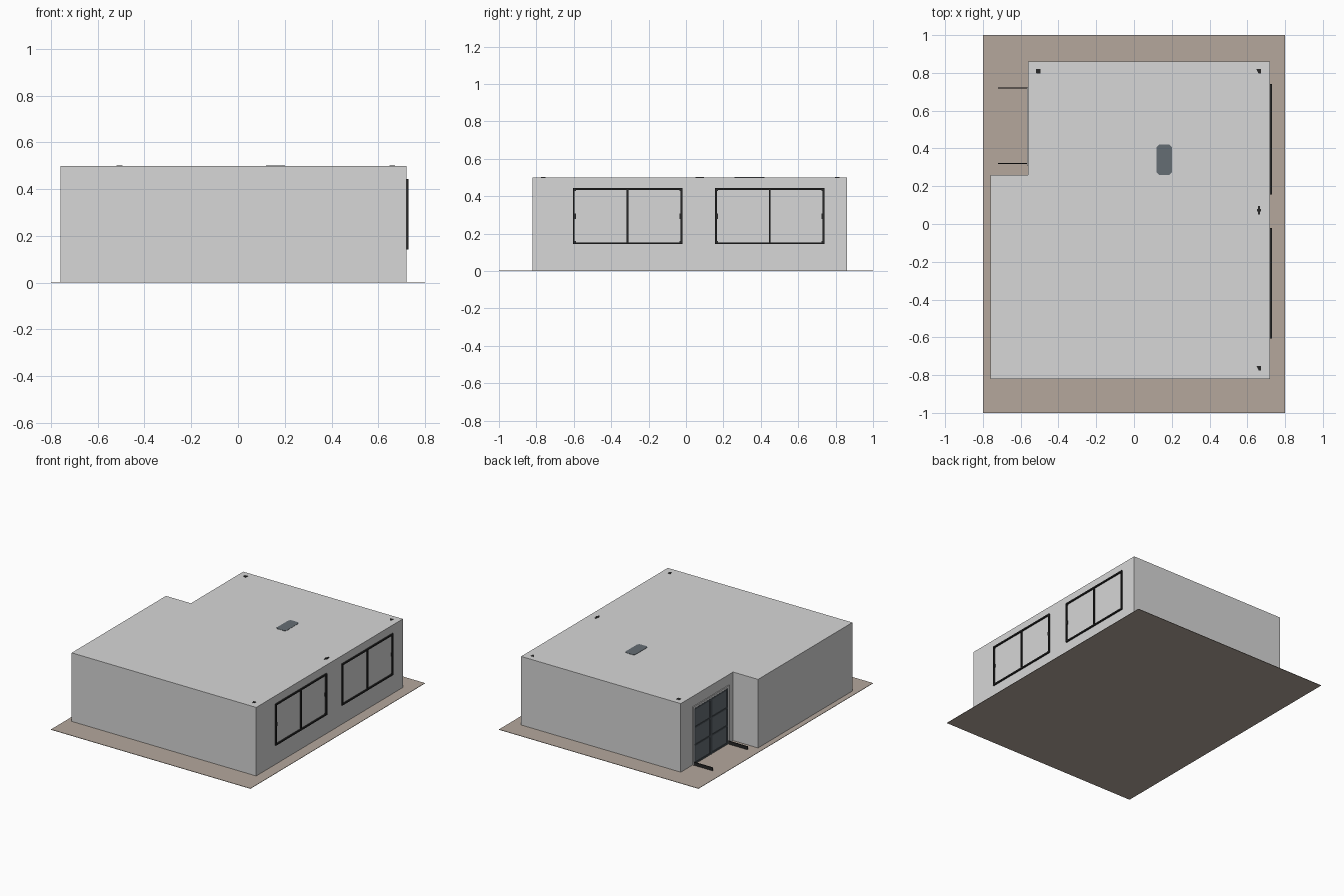
import bpy, bmesh
from mathutils import Matrix, Vector

if "Cube" in bpy.data.objects:
    bpy.data.objects.remove(bpy.data.objects["Cube"])


def mat(name, rgb):
    m = bpy.data.materials.new(name)
    m.diffuse_color = (*rgb, 1)
    m.use_nodes = True
    m.node_tree.nodes["Principled BSDF"].inputs["Base Color"].default_value = m.diffuse_color
    return m


WALL = mat("pale grey", (0.68, 0.68, 0.68))
GROUND = mat("taupe ground", (0.46, 0.39, 0.335))
BLACK = mat("black metal", (0.02, 0.02, 0.02))
SLATE = mat("dark slate", (0.13, 0.155, 0.175))
STEEL = mat("slate trim", (0.07, 0.085, 0.1))

# L-shaped plan of the room and its overall height
PLAN = [(-0.76, -0.82), (0.72, -0.82), (0.72, 0.86),
        (-0.56, 0.86), (-0.56, 0.26), (-0.76, 0.26)]
H = 0.5


def finish(name, bm, material):
    me = bpy.data.meshes.new(name)
    bmesh.ops.recalc_face_normals(bm, faces=bm.faces)
    bm.to_mesh(me)
    bm.free()
    me.materials.append(material)
    ob = bpy.data.objects.new(name, me)
    bpy.context.collection.objects.link(ob)
    return ob


def boxes(name, spans, material):
    """One object made of boxes, each given as (x0, x1, y0, y1, z0, z1)."""
    bm = bmesh.new()
    for x0, x1, y0, y1, z0, z1 in spans:
        mid = Vector((x0 + x1, y0 + y1, z0 + z1)) / 2
        size = Matrix.Diagonal((x1 - x0, y1 - y0, z1 - z0, 1))
        bmesh.ops.create_cube(bm, size=1, matrix=Matrix.Translation(mid) @ size)
    return finish(name, bm, material)


def prism(name, pts, z0, z1, material):
    """A plan outline extruded between two heights."""
    bm = bmesh.new()
    face = bm.faces.new([bm.verts.new((x, y, z0)) for x, y in pts])
    top = bmesh.ops.extrude_face_region(bm, geom=[face])["geom"]
    bmesh.ops.translate(bm, vec=(0, 0, z1 - z0),
                        verts=[v for v in top if isinstance(v, bmesh.types.BMVert)])
    return finish(name, bm, material)


# Ground slab
boxes("ground", [(-0.8, 0.8, -1, 1, 0, 0.003)], GROUND)

# Walls: an open ring around the plan, thickened inward
bm = bmesh.new()
low = [bm.verts.new((x, y, 0.003)) for x, y in PLAN]
high = [bm.verts.new((x, y, H - 0.001)) for x, y in PLAN]
for i in range(len(PLAN)):
    j = (i + 1) % len(PLAN)
    bm.faces.new((low[i], low[j], high[j], high[i]))
walls = finish("walls", bm, WALL)
solid = walls.modifiers.new("thickness", "SOLIDIFY")
solid.thickness = 0.01
solid.offset = -1
solid.use_even_offset = True

# Roof sheet with the ceiling grid bars right below it
prism("roof", PLAN, H - 0.001, H, WALL)
bars = []
for k in range(-9, 9):
    x = 0.04 + 0.08 * k
    top = 0.85 if x > -0.55 else 0.25
    bars.append((x - 0.005, x + 0.005, -0.81, top, H - 0.008, H - 0.001))
for k in range(-16, 5):
    y = 0.5 + 0.08 * k
    left = -0.75 if y < 0.25 else -0.55
    bars.append((left, 0.71, y - 0.005, y + 0.005, H - 0.008, H - 0.001))
boxes("ceiling_grid", bars, WALL)

# Roof hatch with clipped corners
c = 0.012
hatch = [(0.12 + c, 0.26), (0.2 - c, 0.26), (0.2, 0.26 + c), (0.2, 0.42 - c),
         (0.2 - c, 0.42), (0.12 + c, 0.42), (0.12, 0.42 - c), (0.12, 0.26 + c)]
prism("roof_hatch", hatch, H - 0.01, H + 0.002, SLATE)

# Small corner brackets and a sensor on the roof
for i, (x, y, sx, sy) in enumerate([(0.672, 0.82, -1, -1), (-0.495, 0.82, -1, -1),
                                    (0.672, -0.752, -1, -1)]):
    d = 0.024
    tri = [(x, y), (x + sx * d, y), (x + sx * d * 0.5, y + sy * d), (x, y + sy * d)]
    if i == 1:
        tri[2] = (x + sx * d, y + sy * d * 0.9)
    prism(f"roof_bracket_{i + 1}", tri, H - 0.01, H + 0.002, BLACK)
boxes("roof_sensor", [(0.65, 0.672, 0.065, 0.08, H - 0.01, H + 0.002),
                      (0.656, 0.668, 0.05, 0.095, H - 0.01, H + 0.0015)], BLACK)


# Sliding windows on the right wall: outer frame, centre bar, latches, corners
def window(name, y0, y1, z0=0.143, z1=0.443):
    a, b, t = 0.714, 0.73, 0.01
    m, zm = (y0 + y1) / 2, (z0 + z1) / 2
    parts = [(a, b, y0, y1, z0, z0 + t), (a, b, y0, y1, z1 - t, z1),
             (a, b, y0, y0 + t, z0, z1), (a, b, y1 - t, y1, z0, z1),
             (a, b - 0.001, m - t / 2, m + t / 2, z0, z1)]
    for y in (y0 + t, y1 - t):
        parts.append((a, b - 0.002, y - 0.006, y + 0.006, zm - 0.014, zm + 0.014))
        for z in (z0 + t, z1 - t):
            parts.append((a, b - 0.003, y - 0.006, y + 0.006, z - 0.006, z + 0.006))
    boxes(name, parts, BLACK)


window("front_window", -0.605, -0.02)
window("back_window", 0.155, 0.74)

# Double entrance door in the notch
X = -0.56
boxes("door_leaves", [(X - 0.004, X + 0.004, 0.33, 0.518, 0.004, 0.41),
                      (X - 0.004, X + 0.004, 0.522, 0.71, 0.004, 0.41)], SLATE)
trim = [(X - 0.007, X, 0.516, 0.524, 0.004, 0.41)]
for y0, y1 in ((0.33, 0.516), (0.524, 0.71)):
    for z in (0.012, 0.14, 0.27, 0.404):
        trim.append((X - 0.007, X, y0, y1, z - 0.006, z + 0.006))
    for y in (y0 + 0.006, y1 - 0.006):
        trim.append((X - 0.0065, X, y - 0.006, y + 0.006, 0.006, 0.41))
boxes("door_trim", trim, STEEL)
boxes("door_frame", [(X - 0.006, X, 0.31, 0.33, 0.003, 0.425),
                     (X - 0.006, X, 0.71, 0.725, 0.003, 0.425),
                     (X - 0.006, X, 0.31, 0.725, 0.41, 0.425)], WALL)

# Low guide rails on both sides of the entrance
boxes("entrance_rails", [(-0.72, X, y - 0.003, y + 0.003, 0.003, 0.026)
                         for y in (0.32, 0.72)], BLACK)
